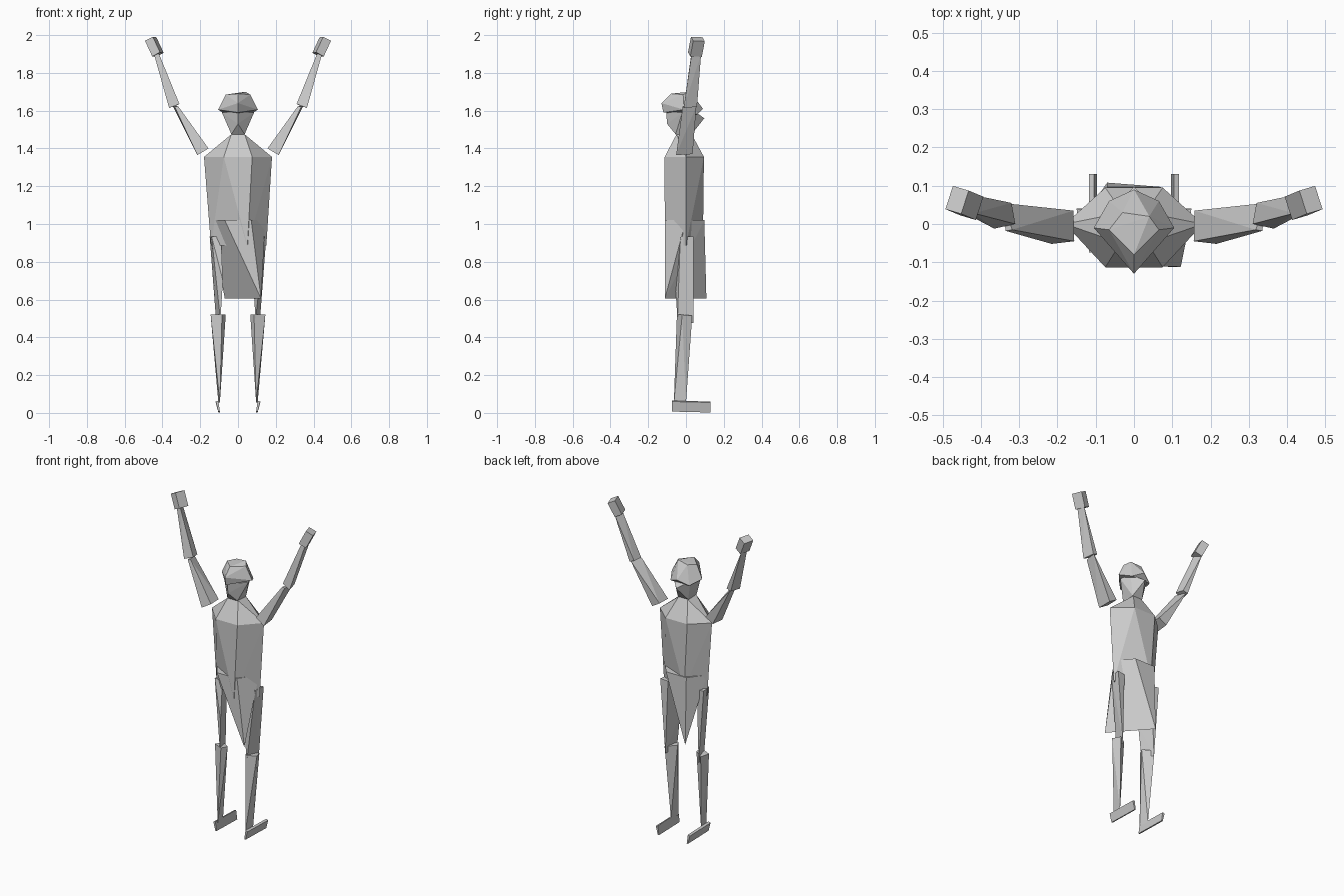
import bpy, bmesh
from math import radians
from mathutils import Matrix, Vector


def hull(name, pts, s=1):
    """Faceted solid wrapped around a few corner points (s=-1 mirrors in x)."""
    bm = bmesh.new()
    for x, y, z in pts:
        bm.verts.new((x * s, y, z))
    res = bmesh.ops.convex_hull(bm, input=bm.verts[:])
    loose = [v for v in bm.verts if not v.link_faces]
    bmesh.ops.delete(bm, geom=loose, context='VERTS')
    bmesh.ops.dissolve_limit(bm, angle_limit=radians(1), verts=bm.verts[:], edges=bm.edges[:])
    bmesh.ops.recalc_face_normals(bm, faces=bm.faces[:])
    me = bpy.data.meshes.new(name)
    bm.to_mesh(me)
    bm.free()
    ob = bpy.data.objects.new(name, me)
    bpy.context.collection.objects.link(ob)
    return ob


def hexagon(z, w, h, f, b):
    """Hexagon ring: side points at +-w, flat front f and back b of half width h."""
    return [(-w, 0, z), (w, 0, z), (-h, f, z), (h, f, z), (-h, b, z), (h, b, z)]


# Torso: wide shoulders, twisted narrower waist, small neck
waist = [(-.143, -.005, .885), (.15, 0, .885), (.05, -.112, .885), (-.05, .09, .94)]
neck = [(-.035, -.05, 1.475), (.035, -.05, 1.475), (-.03, .03, 1.475), (.03, .03, 1.475)]
hull("torso", hexagon(1.355, .18, .075, -.113, .095) + waist + neck)

# Skirt: hexagonal waist closing to a diagonal hem
hull("skirt", hexagon(1.02, .145, .07, -.11, .097) + [(.122, -.112, .605), (-.07, .108, .605)])

# Head: face wedge, back of head, and cap with pointed front
hull("face", [(-.035, -.055, 1.475), (.035, -.055, 1.475), (-.035, .03, 1.475), (.035, .03, 1.475),
              (-.085, -.02, 1.59), (.085, -.02, 1.59), (0, -.1, 1.53), (0, -.105, 1.595),
              (0, .097, 1.56), (-.06, .04, 1.6), (.06, .04, 1.6)])
hull("cap", [(-.105, -.01, 1.605), (.105, -.01, 1.605), (0, -.13, 1.64), (0, -.12, 1.59),
             (-.065, .06, 1.58), (.065, .06, 1.58), (0, .09, 1.61), (-.065, -.015, 1.685),
             (.065, -.015, 1.685), (0, -.08, 1.69), (.04, .02, 1.7), (-.03, .03, 1.69)])
hull("neck", [(x, y, z) for x in (-.035, .035) for y in (-.045, .03) for z in (1.44, 1.5)])

for s, side in ((1, "right"), (-1, "left")):
    # Raised arm
    hull(side + "_upper_arm", [(.156, -.045, 1.4), (.158, .035, 1.4), (.215, -.052, 1.365),
                               (.21, .035, 1.37), (.318, -.015, 1.625), (.335, -.018, 1.62),
                               (.345, .055, 1.625)], s)
    hull(side + "_forearm", [(.31, .0, 1.635), (.365, -.012, 1.615), (.35, .058, 1.62),
                             (.32, .055, 1.63), (.418, .028, 1.9), (.445, .03, 1.9),
                             (.44, .08, 1.9)], s)
    # Hand block turned along the arm
    rot = Matrix.Rotation(radians(25), 3, 'Y') @ Matrix.Rotation(radians(-10), 3, 'X') @ Matrix.Rotation(radians(15), 3, 'Z')
    hull(side + "_hand", [Vector((.443, .055, 1.938)) + rot @ Vector((a * .024, b * .032, c * .046))
                          for a in (-1, 1) for b in (-1, 1) for c in (-1, 1)], s)
    # Leg: wedge thigh, wedge shin, thin foot plate
    hull(side + "_thigh", [(.09, -.025, .935), (.14, -.03, .935), (.15, .04, .935), (.1, .035, .93),
                           (.08, -.058, .7), (.093, -.045, .49), (.115, .04, .475)], s)
    hull(side + "_shin", [(.065, -.01, .52), (.085, -.048, .52), (.145, -.02, .52), (.125, .033, .515),
                          (.096, -.064, .055), (.104, .0, .055)], s)
    hull(side + "_foot", [(x, y, z) for y, dz in ((-.075, .005), (.13, 0))
                          for x, z in ((.096, .003 + dz), (.104, .002 + dz), (.104, .06 + dz), (.118, .055 + dz))], s)
